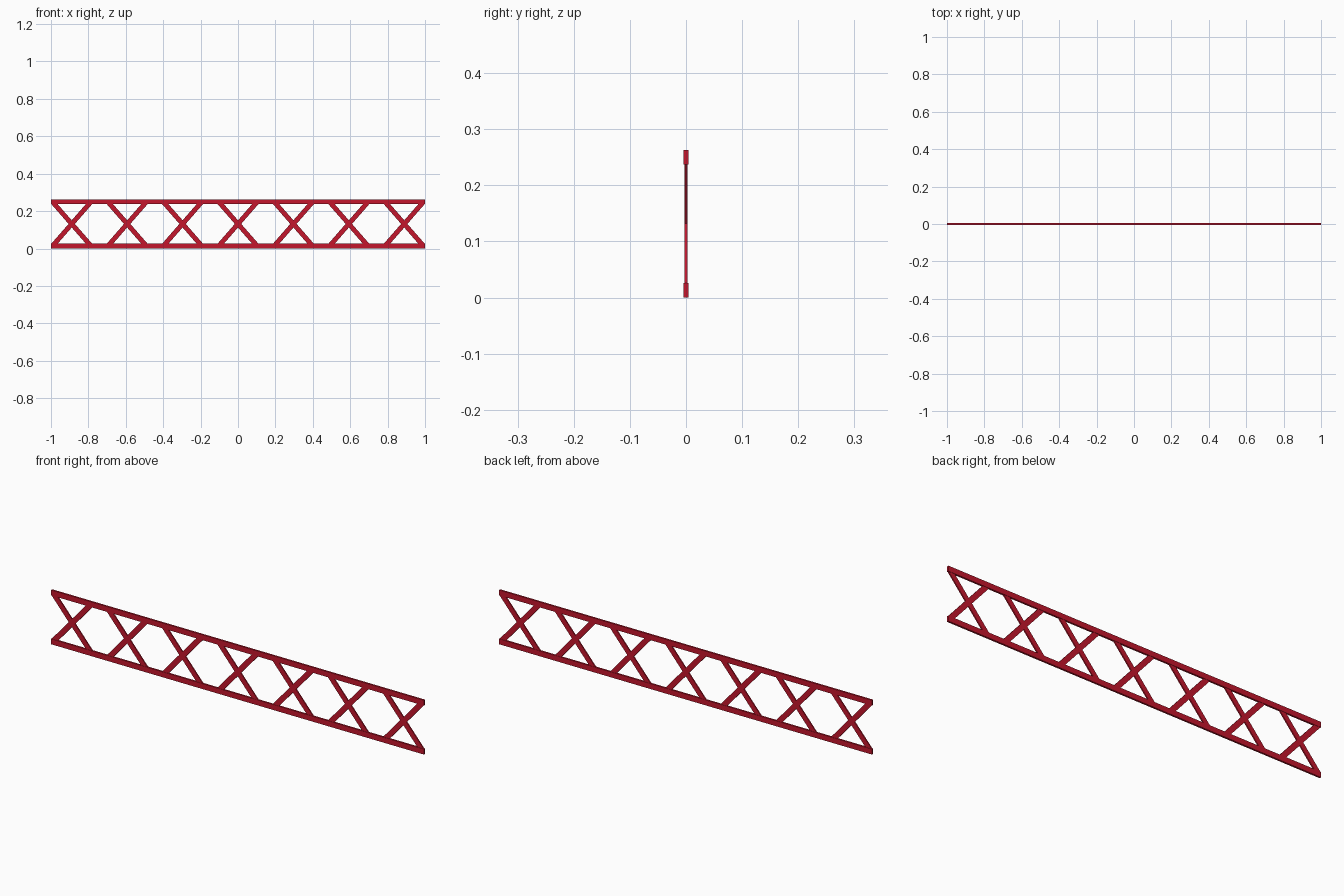
import bpy, bmesh

if "Cube" in bpy.data.objects:
    bpy.data.objects.remove(bpy.data.objects["Cube"])

LENGTH, HEIGHT = 2.0, 0.263
RAIL_H, RAIL_D = 0.026, 0.009
BRACE_D = 0.006
BAYS, SPACING = 7, 0.2963

red = bpy.data.materials.new("red_paint")
red.diffuse_color = (0.55, 0.008, 0.025, 1)
red.use_nodes = True
red.node_tree.nodes["Principled BSDF"].inputs["Base Color"].default_value = red.diffuse_color


def prism(name, profile, depth):
    """Extrude an x-z outline symmetrically through y."""
    bm = bmesh.new()
    face = bm.faces.new([bm.verts.new((x, -depth / 2, z)) for x, z in profile])
    ext = bmesh.ops.extrude_face_region(bm, geom=[face])
    verts = [g for g in ext["geom"] if isinstance(g, bmesh.types.BMVert)]
    bmesh.ops.translate(bm, verts=verts, vec=(0, depth, 0))
    bmesh.ops.recalc_face_normals(bm, faces=bm.faces)
    mesh = bpy.data.meshes.new(name)
    bm.to_mesh(mesh)
    bm.free()
    mesh.materials.append(red)
    obj = bpy.data.objects.new(name, mesh)
    bpy.context.collection.objects.link(obj)
    return obj


# Long top and bottom rails
for name, z in (("bottom_rail", 0), ("top_rail", HEIGHT - RAIL_H)):
    h = LENGTH / 2
    prism(name, [(-h, z), (h, z), (h, z + RAIL_H), (-h, z + RAIL_H)], RAIL_D)

# Crossed flat braces, with ends cut level against the rails
lo, hi = RAIL_H - 0.001, HEIGHT - RAIL_H + 0.001
reach, half_w = 0.093, 0.017
for i in range(BAYS):
    cx = (i - (BAYS - 1) / 2) * SPACING
    for side, s in (("rising", 1), ("falling", -1)):
        a, b = cx - s * reach, cx + s * reach
        prism(f"{side}_brace_{i + 1}",
              [(a - half_w, lo), (a + half_w, lo), (b + half_w, hi), (b - half_w, hi)],
              BRACE_D)
